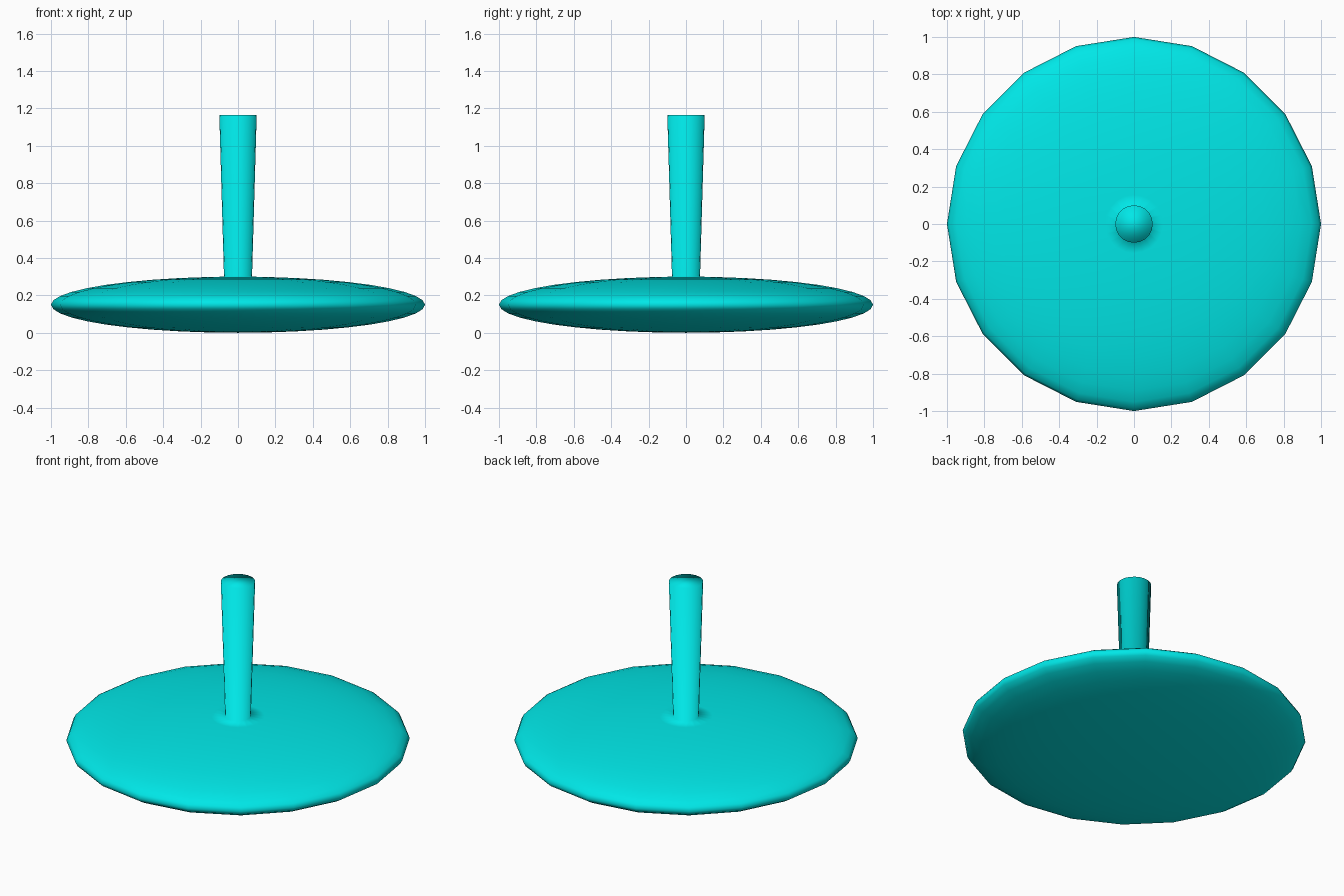
import bpy, bmesh
from math import sin, cos, pi, radians

if "Cube" in bpy.data.objects:
    bpy.data.objects.remove(bpy.data.objects["Cube"])

SIDES = 20
RINGS = 20

# Profile from the bottom pole, around the flattened disc, up the flared stem
profile = [(sin(pi * i / RINGS), 0.15 - 0.15 * cos(pi * i / RINGS))
           for i in range(1, RINGS)]
profile += [(0.075, 0.30), (0.10, 1.165)]

bm = bmesh.new()


def ring(r, z):
    return [bm.verts.new((r * cos(2 * pi * k / SIDES), r * sin(2 * pi * k / SIDES), z))
            for k in range(SIDES)]


loops = [ring(r, z) for r, z in profile]

# Walls between neighbouring rings
for a, b in zip(loops, loops[1:]):
    for k in range(SIDES):
        n = (k + 1) % SIDES
        bm.faces.new((a[k], a[n], b[n], b[k]))

# Underside fan and stem cap
pole = bm.verts.new((0, 0, 0))
for k in range(SIDES):
    bm.faces.new((pole, loops[0][(k + 1) % SIDES], loops[0][k]))
bm.faces.new(loops[-1])

# Smooth shading runs across the whole body, including the stem cap
for f in bm.faces:
    f.smooth = True
bmesh.ops.recalc_face_normals(bm, faces=bm.faces[:])

mesh = bpy.data.meshes.new("disc_with_stem")
bm.to_mesh(mesh)
bm.free()
obj = bpy.data.objects.new("disc_with_stem", mesh)
bpy.context.collection.objects.link(obj)

# Turquoise colour
mat = bpy.data.materials.new("turquoise")
mat.diffuse_color = (0.0, 0.8, 0.8, 1)
mat.use_nodes = True
mat.node_tree.nodes["Principled BSDF"].inputs["Base Color"].default_value = mat.diffuse_color
mesh.materials.append(mat)
